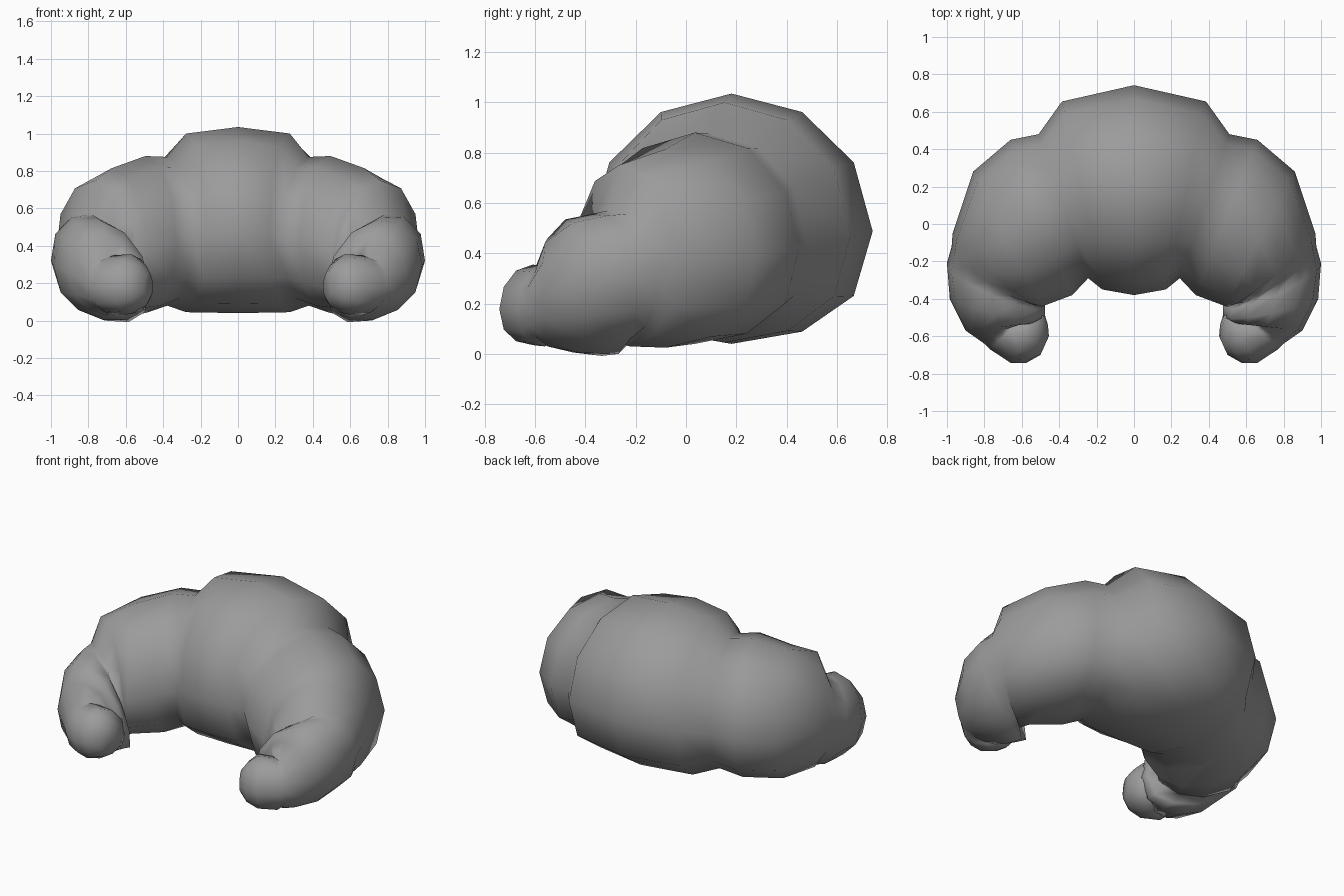
import bpy, bmesh
from math import sin, cos, tau
from mathutils import Vector

if "Cube" in bpy.data.objects:
    bpy.data.objects.remove(bpy.data.objects["Cube"])

SIDES = 12


def ring_points(ix, iy, ox, oy, lo, hi, roll=0, lean=0):
    """Upright oval, flatter below; roll lifts the outer side, lean pushes the top forward."""
    ahead = Vector((oy - iy, ix - ox, 0)).normalized()
    mid = lo + (hi - lo) * 0.45
    pts = []
    for i in range(SIDES):
        c, s = cos(tau * i / SIDES), sin(tau * i / SIDES)
        z = mid + (hi - mid) * s if s >= 0 else mid - (mid - lo) * (-s) ** 0.8
        p = Vector(((ix + ox) / 2 + (ox - ix) / 2 * c,
                    (iy + oy) / 2 + (oy - iy) / 2 * c, z + roll * c))
        pts.append(p + ahead * lean * s)
    return pts


# Rings from the centre to the right tip: inner xy, outer xy, z low, z high, roll, lean
centre = (0, -0.38, 0, 0.742, 0.04, 1.035)
half = [
    # centre roll edge and groove
    (0.17, -0.35, 0.385, 0.655, 0.045, 1.00),
    (0.245, -0.29, 0.51, 0.48, 0.08, 0.875),
    # middle roll
    (0.33, -0.38, 0.66, 0.45, 0.04, 0.88),
    (0.49, -0.44, 0.86, 0.28, 0.025, 0.815, 0.01),
    (0.51, -0.44, 0.97, -0.05, 0.03, 0.75, 0.02, 0.03),
    (0.54, -0.42, 0.975, -0.12, 0.06, 0.57, 0.05, 0.05),
    # end roll
    (0.475, -0.44, 1.00, -0.21, 0.00, 0.555, 0.07, 0.06),
    (0.475, -0.50, 0.985, -0.40, 0.005, 0.535, 0.05, 0.03),
    (0.52, -0.53, 0.90, -0.57, 0.03, 0.46, 0.03),
    (0.59, -0.49, 0.80, -0.64, 0.06, 0.34),
    # tip
    (0.55, -0.455, 0.77, -0.67, 0.03, 0.35),
    (0.48, -0.475, 0.66, -0.742, 0.035, 0.355),
    (0.46, -0.54, 0.575, -0.742, 0.07, 0.31),
    (0.455, -0.60, 0.50, -0.70, 0.12, 0.255),
]

right = [ring_points(*r) for r in half]
left = [[Vector((-p.x, p.y, p.z)) for p in r] for r in reversed(right)]

# Loft the whole crescent as one skin
bm = bmesh.new()
loops = [[bm.verts.new(p) for p in r] for r in left + [ring_points(*centre)] + right]
for a, b in zip(loops, loops[1:]):
    for i in range(SIDES):
        j = (i + 1) % SIDES
        bm.faces.new((a[i], a[j], b[j], b[i]))

# Close both tips
for loop in (loops[0], loops[-1]):
    mid = bm.verts.new(sum((v.co for v in loop), Vector()) / SIDES)
    for i in range(SIDES):
        bm.faces.new((loop[i], loop[(i + 1) % SIDES], mid))
bmesh.ops.recalc_face_normals(bm, faces=bm.faces[:])

me = bpy.data.meshes.new("crescent_pastry")
bm.to_mesh(me)
bm.free()
for p in me.polygons:
    p.use_smooth = True
mat = bpy.data.materials.new("dark_grey")
mat.diffuse_color = (0.33, 0.33, 0.33, 1)
mat.use_nodes = True
mat.node_tree.nodes["Principled BSDF"].inputs["Base Color"].default_value = mat.diffuse_color
me.materials.append(mat)
bpy.context.collection.objects.link(bpy.data.objects.new("crescent_pastry", me))
